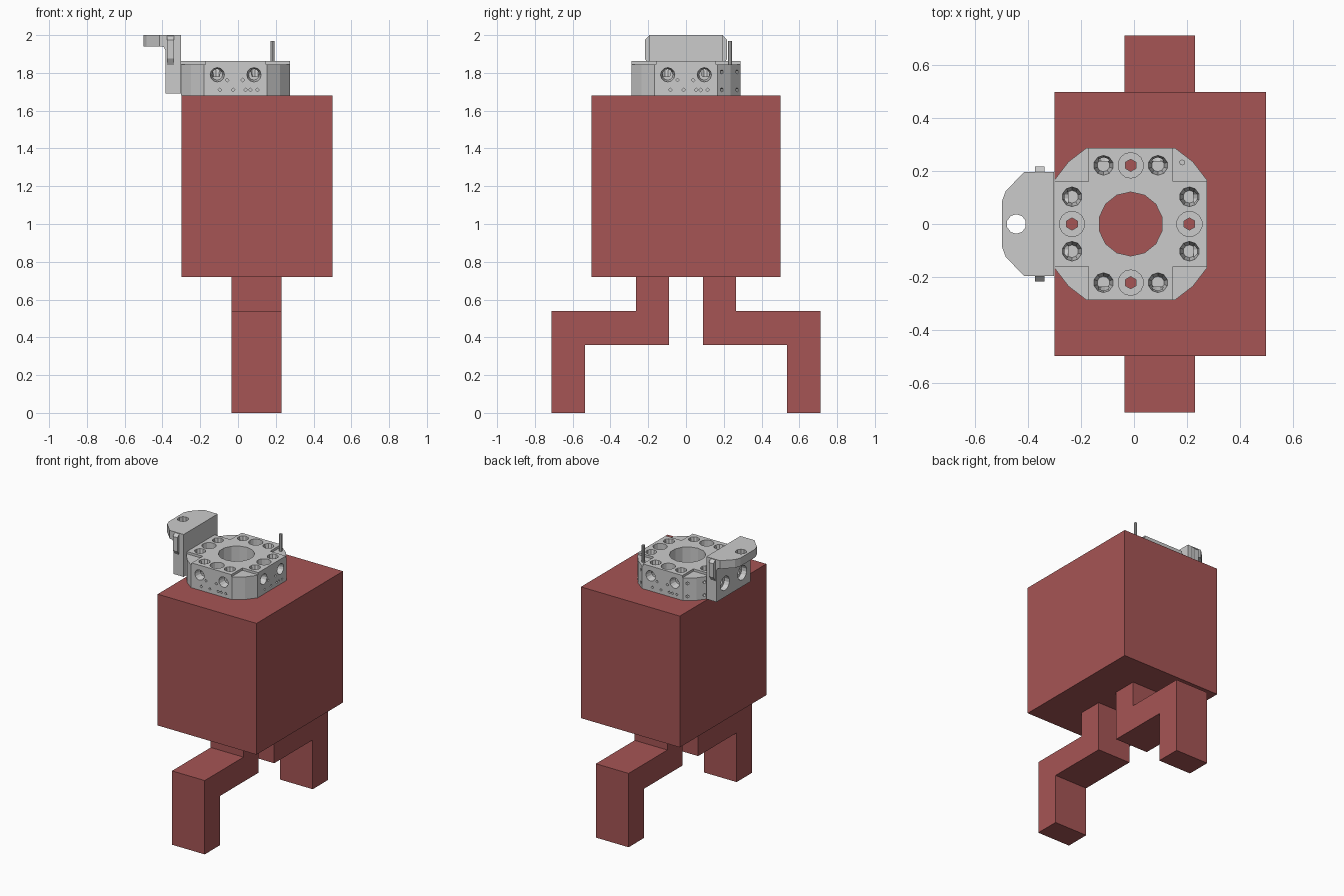
import bpy, bmesh, math
from mathutils import Vector, Matrix

if "Cube" in bpy.data.objects:
    bpy.data.objects.remove(bpy.data.objects["Cube"])

red = bpy.data.materials.new("dark_red")
red.diffuse_color = (0.38, 0.09, 0.09, 1)
red.use_nodes = True
red.node_tree.nodes["Principled BSDF"].inputs["Base Color"].default_value = red.diffuse_color


def finish(name, bm, mat=None):
    bmesh.ops.recalc_face_normals(bm, faces=bm.faces)
    me = bpy.data.meshes.new(name)
    bm.to_mesh(me)
    bm.free()
    ob = bpy.data.objects.new(name, me)
    bpy.context.collection.objects.link(ob)
    if mat:
        me.materials.append(mat)
    return ob


def add_prism(bm, pts, axis, lo, hi):
    """Extrude a 2D profile along an axis: X takes (y,z), Y takes (x,z), Z takes (x,y)."""
    def place(a, b, t):
        return {'X': (t, a, b), 'Y': (a, t, b), 'Z': (a, b, t)}[axis]
    f = bm.faces.new([bm.verts.new(place(a, b, lo)) for a, b in pts])
    ext = bmesh.ops.extrude_face_region(bm, geom=[f])
    d = Vector(place(0, 0, hi - lo))
    bmesh.ops.translate(bm, vec=d, verts=[v for v in ext['geom'] if isinstance(v, bmesh.types.BMVert)])


def prism(name, pts, axis, lo, hi, mat=None):
    bm = bmesh.new()
    add_prism(bm, pts, axis, lo, hi)
    return finish(name, bm, mat)


def rect(a0, a1, b0, b1):
    return [(a0, b0), (a1, b0), (a1, b1), (a0, b1)]


def drill(bm, start, direction, r1, r2, depth, seg):
    """Cylinder or cone starting at a point and running along a direction."""
    d = Vector(direction).normalized()
    m = Matrix.Translation(Vector(start) + d * depth / 2) @ d.to_track_quat('Z', 'Y').to_matrix().to_4x4()
    bmesh.ops.create_cone(bm, cap_ends=True, segments=seg, radius1=r1, radius2=r2, depth=depth, matrix=m)


def boolean(ob, bm, op='DIFFERENCE'):
    cutter = finish("cutter", bm)
    cutter.hide_render = True
    mod = ob.modifiers.new("cut", 'BOOLEAN')
    mod.operation, mod.object, mod.solver = op, cutter, 'EXACT'
    bpy.context.view_layer.objects.active = ob
    bpy.ops.object.modifier_apply(modifier=mod.name)
    bpy.data.objects.remove(cutter)


# Body block and two stepped legs
prism("body", rect(-0.5, 0.5, 0.72, 1.68), 'X', -0.30, 0.50, red)
leg = [(0.09, 0.72), (0.09, 0.36), (0.535, 0.36), (0.535, 0), (0.713, 0),
       (0.713, 0.54), (0.265, 0.54), (0.265, 0.72)]
for s, side in ((1, "back"), (-1, "front")):
    prism(side + "_leg", [(s * y, z) for y, z in leg], 'X', -0.035, 0.23, red)

# Mounting plate: square with broken round corners
CX, TOP, R = -0.0125, 1.862, 0.333
outline = [(CX + R * math.cos(math.radians(a + q)), R * math.sin(math.radians(a + q)))
           for q in (0, 90, 180, 270) for a in (30, 45, 60)]
plate = prism("mounting_plate", outline, 'Z', 1.68, TOP)

# Centre bore, lowered corners and counterbores
bm = bmesh.new()
drill(bm, (CX, 0, 1.9), (0, 0, -1), 0.121, 0.121, 0.3, 14)
for sx in (1, -1):
    for sy in (1, -1):
        xs, ys = sorted((CX + sx * 0.16, CX + sx * 0.4)), sorted((sy * 0.16, sy * 0.4))
        add_prism(bm, rect(*xs, *ys), 'Z', 1.845, 1.9)
quarters = [Matrix.Rotation(k * math.pi / 2, 3, 'Z') for k in range(4)]
C = Vector((CX, 0, 0))
for rot in quarters:
    drill(bm, C + rot @ Vector((0.222, 0, TOP + 0.01)), (0, 0, -1), 0.048, 0.048, 0.06, 14)
boolean(plate, bm)

# Hexagonal through holes and tapered screw holes in the top
bm = bmesh.new()
for rot in quarters:
    drill(bm, C + rot @ Vector((0.222, 0, TOP + 0.01)), (0, 0, -1), 0.023, 0.023, 0.25, 6)
    for t in (-0.103, 0.103):
        drill(bm, C + rot @ Vector((0.222, t, TOP + 0.01)), (0, 0, -1), 0.039, 0.024, 0.09, 10)
boolean(plate, bm)

# Holes in the four sides and the two back corners
bm = bmesh.new()
small = [(-0.045, 1.762), (0.038, 1.762), (-0.083, 1.71), (-0.013, 1.71),
         (0.053, 1.71), (0.078, 1.71), (0.115, 1.71)]
for rot in quarters:
    inward = rot @ Vector((-1, 0, 0))
    for t in (-0.097, 0.097):
        drill(bm, C + rot @ Vector((0.298, t, 1.79)), inward, 0.04, 0.028, 0.06, 12)
    for t, z in small:
        drill(bm, C + rot @ Vector((0.298, t, z)), inward, 0.01, 0.01, 0.04, 4)
for a in (35, 55, 125, 145):
    d = Vector((math.cos(math.radians(a)), math.sin(math.radians(a)), 0))
    for z in (1.805, 1.71):
        drill(bm, C + d * 0.345 + Vector((0, 0, z)), -d, 0.011, 0.011, 0.045, 6)
boolean(plate, bm)

# Locating pin in the back right corner
bm = bmesh.new()
drill(bm, (0.182, 0.233, 1.82), (0, 0, 1), 0.011, 0.011, 0.15, 8)
finish("locating_pin", bm)

# Side bracket: L profile trimmed to its plan outline
profile = [(-0.51, 2.0), (-0.51, 1.94), (-0.405, 1.94), (-0.391, 1.935), (-0.385, 1.92),
           (-0.385, 1.69), (-0.302, 1.69), (-0.302, 2.0)]
bracket = prism("side_bracket", profile, 'Y', -0.3, 0.3)
half = [(-0.25, 0.197), (-0.415, 0.197), (-0.485, 0.125), (-0.5, 0.085)]
bm = bmesh.new()
add_prism(bm, half + [(x, -y) for x, y in reversed(half)], 'Z', 1.6, 2.1)
boolean(bracket, bm, 'INTERSECT')
bm = bmesh.new()
drill(bm, (-0.445, 0, 2.05), (0, 0, -1), 0.037, 0.037, 0.15, 10)
for y in (-0.1, 0.1):
    drill(bm, (-0.40, y, 1.79), (1, 0, 0), 0.052, 0.052, 0.055, 14)
boolean(bracket, bm)
bm = bmesh.new()
for y in (-0.1, 0.1):
    drill(bm, (-0.40, y, 1.79), (1, 0, 0), 0.03, 0.03, 0.12, 12)
boolean(bracket, bm)

# Tapered ribs on the bracket ends
for s, side in ((1, "back"), (-1, "front")):
    rib = [(0.19, 1.83), (0.218, 1.875), (0.218, 1.975), (0.197, 1.995), (0.19, 1.995)]
    prism(side + "_bracket_rib", [(s * y, z) for y, z in rib], 'X', -0.375, -0.338)
